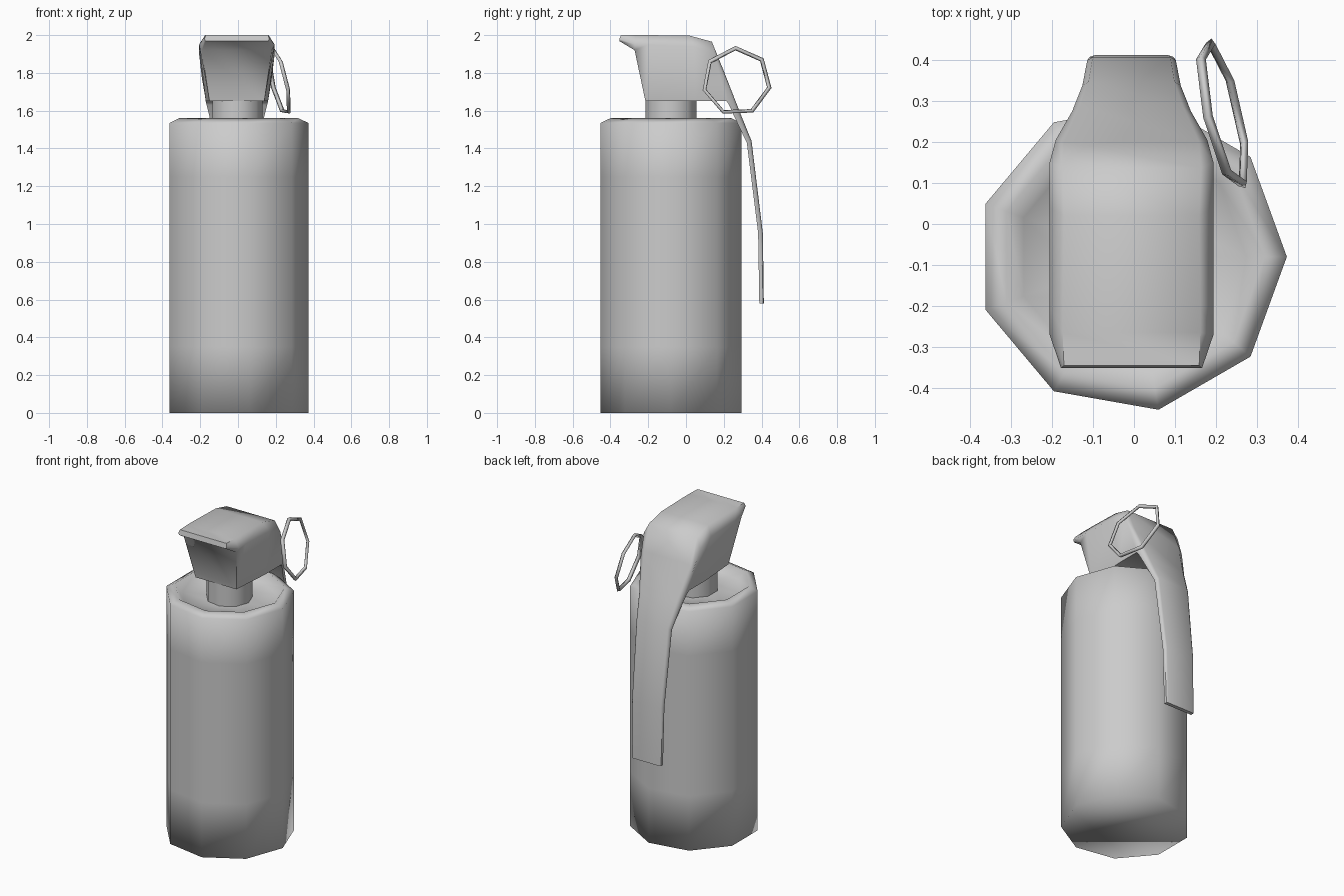
import bpy, bmesh, math

if "Cube" in bpy.data.objects:
    bpy.data.objects.remove(bpy.data.objects["Cube"])

CX, CY = -0.006, -0.08


def add_object(name, bm, angle=None):
    bmesh.ops.recalc_face_normals(bm, faces=bm.faces)
    mesh = bpy.data.meshes.new(name)
    bm.to_mesh(mesh)
    bm.free()
    obj = bpy.data.objects.new(name, mesh)
    bpy.context.collection.objects.link(obj)
    bpy.context.view_layer.objects.active = obj
    obj.select_set(True)
    if angle is None:
        bpy.ops.object.shade_smooth()
    else:
        bpy.ops.object.shade_smooth_by_angle(angle=math.radians(angle))
    obj.select_set(False)
    return obj


def skin(bm, rings):
    """Join closed rings of points with quads and cap both ends."""
    loops = [[bm.verts.new(p) for p in ring] for ring in rings]
    n = len(loops[0])
    for a, b in zip(loops, loops[1:]):
        for i in range(n):
            j = (i + 1) % n
            bm.faces.new((a[i], a[j], b[j], b[i]))
    bm.faces.new(loops[0])
    bm.faces.new(loops[-1])


def lathe(name, profile, sides=9, angle=None):
    bm = bmesh.new()
    step = 2 * math.pi / sides
    skin(bm, [[(CX + r * math.cos(i * step), CY + r * math.sin(i * step), z)
               for i in range(sides)] for r, z in profile])
    return add_object(name, bm, angle)


# Nine-sided canister with a chamfered rim and dished top
lathe("canister", [(0.379, 0), (0.379, 0.35), (0.379, 1.25), (0.379, 1.535),
                   (0.325, 1.56), (0.28, 1.51), (0.13, 1.51)])

# Neck between canister and fuse head
lathe("neck", [(0.137, 1.50), (0.137, 1.70)], angle=50)

# Fuse head flowing into the lever: (y, z, half width) at crown, shoulder, underside
sections = [
    ((-0.345, 2.00, 0.165), (-0.352, 1.98, 0.172), (-0.352, 1.968, 0.165)),
    ((-0.265, 2.00, 0.168), (-0.270, 1.95, 0.200), (-0.272, 1.92, 0.185)),
    ((-0.200, 2.00, 0.168), (-0.200, 1.95, 0.200), (-0.215, 1.65, 0.145)),
    ((0.020, 1.997, 0.165), (0.040, 1.94, 0.200), (0.050, 1.65, 0.165)),
    ((0.137, 1.965, 0.170), (0.150, 1.90, 0.200), (0.215, 1.65, 0.165)),
    ((0.200, 1.81, 0.165), (0.205, 1.77, 0.185), (0.228, 1.63, 0.160)),
    ((0.288, 1.585, 0.125), (0.275, 1.58, 0.145), (0.255, 1.57, 0.145)),
    ((0.347, 1.44, 0.105), (0.338, 1.435, 0.120), (0.322, 1.43, 0.120)),
    ((0.407, 0.95, 0.095), (0.400, 0.95, 0.108), (0.382, 0.95, 0.108)),
    ((0.412, 0.58, 0.090), (0.408, 0.58, 0.102), (0.388, 0.58, 0.102)),
]
bm = bmesh.new()
skin(bm, [[(CX - w, y, z) for y, z, w in s] +
          [(CX + w, y, z) for y, z, w in reversed(s)] for s in sections])
add_object("fuse_head_and_lever", bm, 60)

# Tilted seven-sided pull ring
curve = bpy.data.curves.new("pull_ring", 'CURVE')
curve.dimensions = '3D'
curve.bevel_depth = 0.012
curve.bevel_resolution = 0
spline = curve.splines.new('POLY')
spline.points.add(6)
spline.use_cyclic_u = True
for i, point in enumerate(spline.points):
    a = math.radians(92) + i * 2 * math.pi / 7
    dy, dz = 0.176 * math.cos(a), 0.176 * math.sin(a)
    point.co = (0.218 - 0.22 * dy - 0.22 * dz, 0.268 + dy, 1.755 + dz, 1)
bpy.context.collection.objects.link(bpy.data.objects.new("pull_ring", curve))
